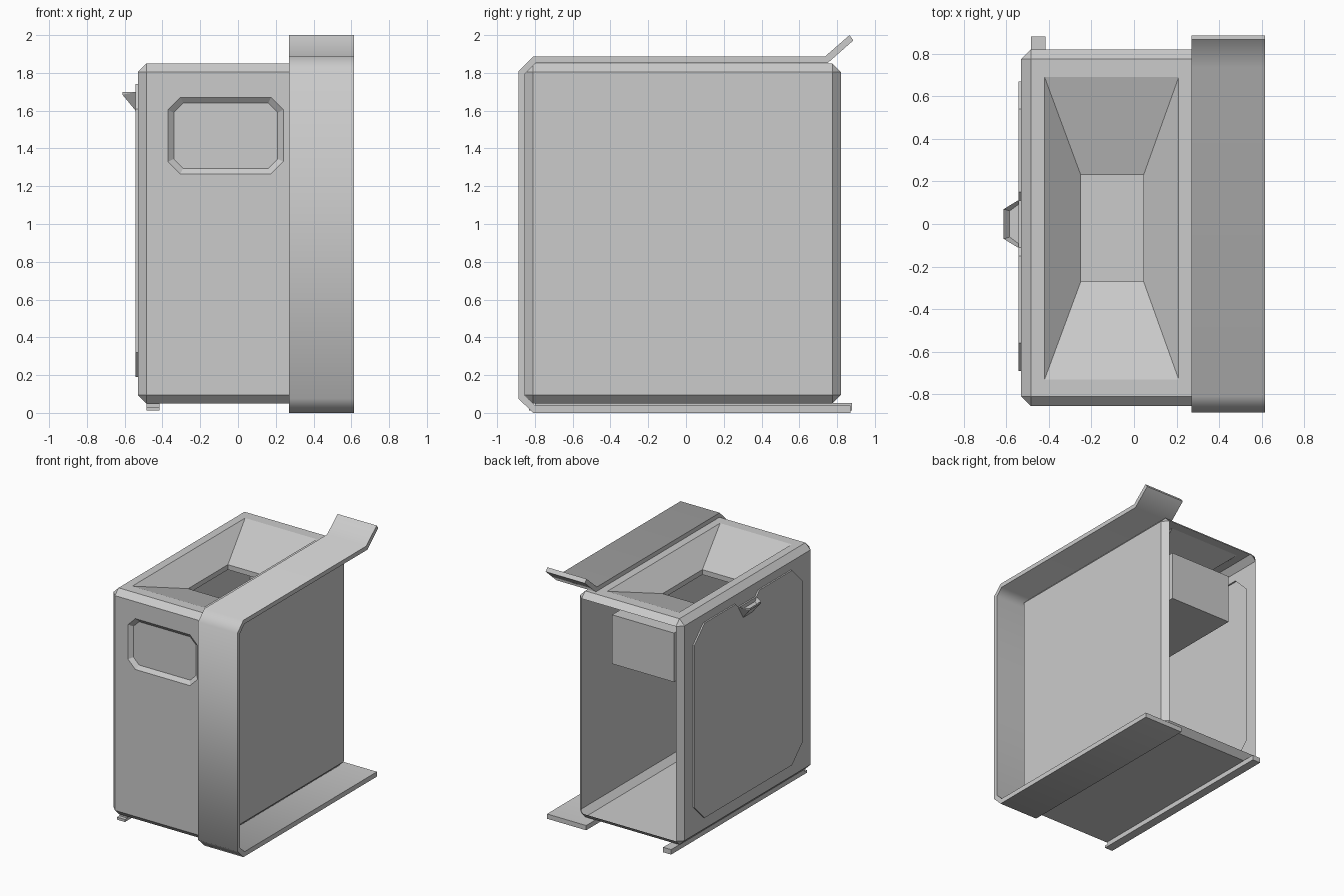
import bpy, bmesh
from mathutils import Vector, Matrix

if "Cube" in bpy.data.objects:
    bpy.data.objects.remove(bpy.data.objects["Cube"])


def finish(bm, name):
    bmesh.ops.recalc_face_normals(bm, faces=bm.faces)
    me = bpy.data.meshes.new(name)
    bm.to_mesh(me)
    bm.free()
    ob = bpy.data.objects.new(name, me)
    bpy.context.collection.objects.link(ob)
    return ob


def box(bm, lo, hi):
    lo, hi = Vector(lo), Vector(hi)
    m = Matrix.Translation((lo + hi) / 2) @ Matrix.Diagonal((hi - lo).to_4d())
    return bmesh.ops.create_cube(bm, size=1, matrix=m)['verts']


def main_face(bm, normal):
    return max((f for f in bm.faces if f.normal.dot(normal) > .99),
               key=lambda f: f.calc_area())


def loop(bm, pts):
    vs = [bm.verts.new(p) for p in pts]
    return vs, [bm.edges.new((vs[i], vs[i - 1])) for i in range(len(vs))]


def emboss(bm, normal, outline, floor, cap=True):
    """Cut an outline into a flat side and join it to an offset floor loop."""
    f = main_face(bm, Vector(normal))
    rim = list(f.edges)
    bmesh.ops.delete(bm, geom=[f], context='FACES_ONLY')
    a, ea = loop(bm, outline)
    b, eb = loop(bm, floor)
    bmesh.ops.triangle_fill(bm, use_beauty=True, edges=rim + ea, normal=normal)
    for i in range(len(a)):
        bm.faces.new((a[i - 1], a[i], b[i], b[i - 1]))
    if cap:
        bm.faces.new(b)
    return b


def octagon(u0, u1, v0, v1, c):
    return [(u0 + c, v0), (u1 - c, v0), (u1, v0 + c), (u1, v1 - c),
            (u1 - c, v1), (u0 + c, v1), (u0, v1 - c), (u0, v0 + c)]


def rect(x0, x1, y0, y1, z):
    return [(x0, y0, z), (x1, y0, z), (x1, y1, z), (x0, y1, z)]


# Chamfered case shell, open at the back
bm = bmesh.new()
box(bm, (-.53, -.855, .05), (.39, .82, 1.85))
bmesh.ops.bevel(bm, geom=bm.edges[:], offset=.045, segments=1, affect='EDGES')
bm.normal_update()
bmesh.ops.delete(bm, geom=[main_face(bm, Vector((0, 1, 0)))], context='FACES_ONLY')
# sunken label on the front
emboss(bm, (0, -1, 0),
       [(x, -.855, z) for x, z in octagon(-.37, .24, 1.265, 1.67, .065)],
       [(x, -.83, z) for x, z in octagon(-.34, .21, 1.295, 1.64, .05)])
# raised door on the left with a notch for the latch
door = octagon(-.69, .67, .19, 1.74, .13)
door[5:5] = [(.15, 1.74), (.11, 1.70), (-.11, 1.70), (-.15, 1.74)]
emboss(bm, (-1, 0, 0), [(-.53, y, z) for y, z in door],
       [(-.542, y, z) for y, z in door])
# funnel in the roof with an open throat
b = emboss(bm, (0, 0, 1), rect(-.42, .21, -.73, .69, 1.85),
           rect(-.25, .045, -.27, .23, 1.70), cap=False)
c, _ = loop(bm, rect(-.25, .045, -.27, .23, 1.66))
for i in range(4):
    bm.faces.new((b[i - 1], b[i], c[i], c[i - 1]))
finish(bm, "case_shell")

# Tray hanging under the funnel, with a matching hole in its lid
bm = bmesh.new()
box(bm, (-.36, -.82, 1.27), (.185, .665, 1.66))
bm.normal_update()
f = main_face(bm, Vector((0, 0, 1)))
rim = list(f.edges)
bmesh.ops.delete(bm, geom=[f], context='FACES_ONLY')
_, e = loop(bm, rect(-.25, .045, -.27, .23, 1.66))
bmesh.ops.triangle_fill(bm, use_beauty=True, edges=rim + e, normal=(0, 0, 1))
finish(bm, "inner_tray")

# Bent band wrapping bottom, front and top, flared at the top rear
outer = [(.87, 0), (-.81, 0), (-.886, .075), (-.886, 1.81), (-.81, 1.886),
         (.735, 1.886), (.866, 2.0)]
inner = [(.886, 1.972), (.75, 1.852), (-.797, 1.852), (-.853, 1.796),
         (-.853, .092), (-.797, .038), (.87, .038)]
bm = bmesh.new()
n = len(outer)
sides = []
for x in (.27, .615):
    o = [bm.verts.new((x, y, z)) for y, z in outer]
    i = [bm.verts.new((x, y, z)) for y, z in reversed(inner)]
    sides.append((o, i))
    for k in range(n - 1):
        bm.faces.new((o[k], o[k + 1], i[k + 1], i[k]))
(o0, i0), (o1, i1) = sides
for k in range(n - 1):
    bm.faces.new((o0[k], o0[k + 1], o1[k + 1], o1[k]))
    bm.faces.new((i0[k], i0[k + 1], i1[k + 1], i1[k]))
for k in (0, n - 1):
    bm.faces.new((o0[k], i0[k], i1[k], o1[k]))
band = finish(bm, "wrap_band")
bpy.context.view_layer.objects.active = band
band.select_set(True)
bpy.ops.object.shade_smooth_by_angle(angle=.87)

# Foot rail under the left side
bm = bmesh.new()
box(bm, (-.485, -.83, .012), (-.415, .88, .032))
box(bm, (-.485, -.80, .032), (-.415, .88, .052))
finish(bm, "foot_rail")

# Scooped door latch
bm = bmesh.new()
top = [(-.53, .12, 1.70), (-.53, -.12, 1.70), (-.612, -.07, 1.70), (-.612, .07, 1.70)]
low = [(-.53, .05, 1.585), (-.53, -.05, 1.585), (-.612, -.07, 1.685), (-.612, .07, 1.685)]
for p in top + low:
    bm.verts.new(p)
bmesh.ops.convex_hull(bm, input=bm.verts[:])
bmesh.ops.dissolve_limit(bm, angle_limit=.02, verts=bm.verts[:], edges=bm.edges[:])
bm.normal_update()
f = main_face(bm, Vector((0, 0, 1)))
bmesh.ops.inset_individual(bm, faces=[f], thickness=.018)
bmesh.ops.translate(bm, verts=f.verts[:], vec=(.012, 0, -.03))
finish(bm, "door_latch")
